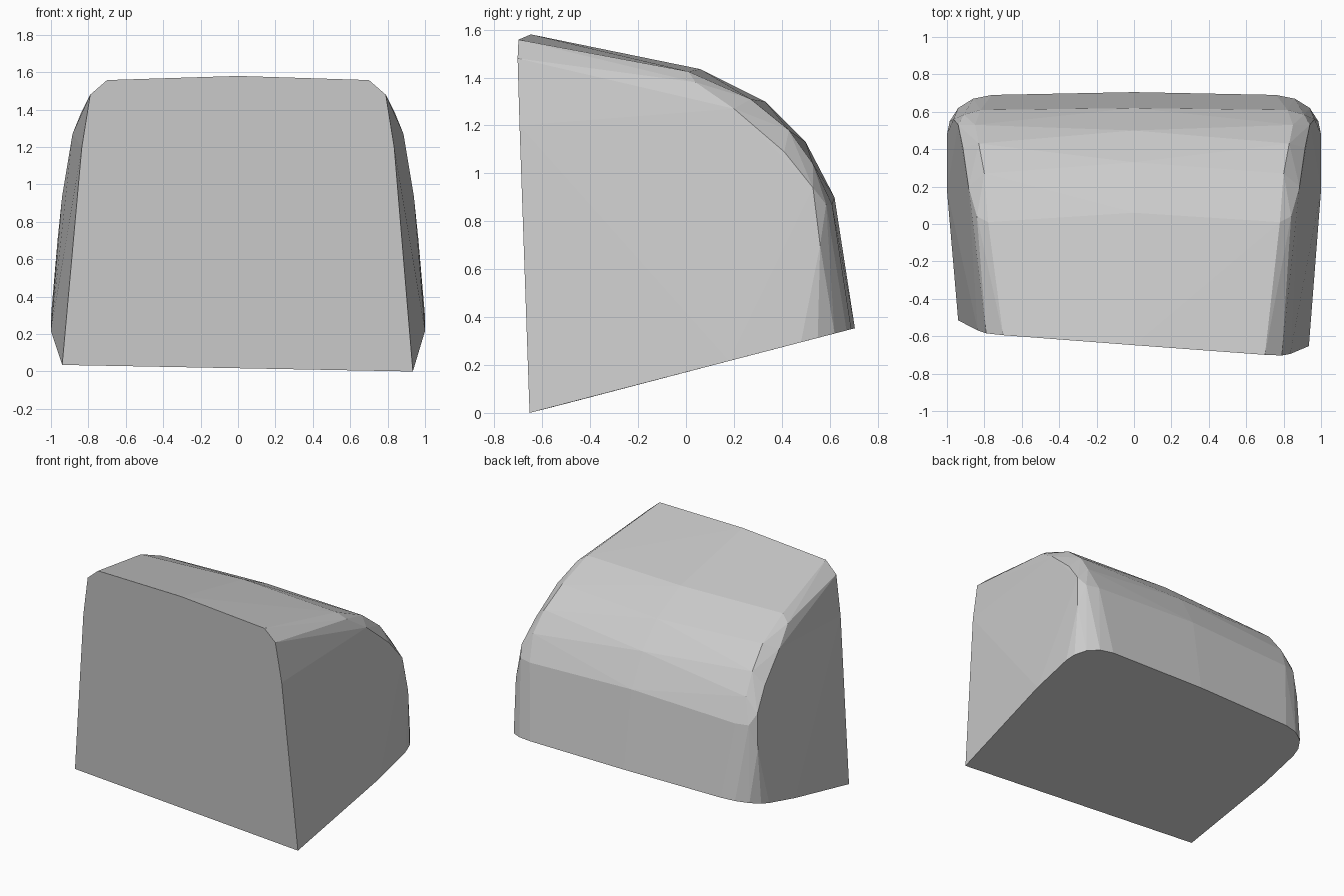
import bpy, bmesh, math

if "Cube" in bpy.data.objects:
    bpy.data.objects.remove(bpy.data.objects["Cube"])

grey = bpy.data.materials.new("light grey")
grey.diffuse_color = (0.6, 0.6, 0.6, 1)
grey.use_nodes = True
grey.node_tree.nodes["Principled BSDF"].inputs["Base Color"].default_value = grey.diffuse_color


def front_y(x, z):
    """Slightly turned and leaning front plane."""
    return -0.583 - 0.075 * x - 0.041 * z


def base_z(y):
    """Sloping underside plane."""
    return 0.17 + 0.26 * y


# Front face outline (x, z), mirrored in x
front = [(0.70, 1.558), (0.79, 1.48), (0.835, 1.2)]
# Underside outline (x, y), mirrored in x
base = [(1.0, 0.18), (1.0, 0.48), (0.985, 0.55), (0.94, 0.62), (0.86, 0.67), (0.76, 0.69)]
# Crown along the middle (y, z)
crown = [(0.06, 1.435), (0.33, 1.30), (0.50, 1.13), (0.62, 0.90)]
# Rounded shoulder: inner, middle and outer rows (x, y, z), mirrored in x
shoulder = [
    (0.78, 0.01, 1.425), (0.80, 0.27, 1.31), (0.83, 0.43, 1.18), (0.85, 0.53, 1.04), (0.82, 0.61, 0.87),
    (0.84, 0.04, 1.38), (0.885, 0.20, 1.27), (0.915, 0.41, 1.09), (0.94, 0.53, 0.94),
    (0.91, 0.585, 0.87), (0.965, 0.56, 0.70),
]

points = [(0, front_y(0, 1.58), 1.58), (0, 0.705, base_z(0.705))]
points += [(0, y, z) for y, z in crown]
for s in (-1, 1):
    points += [(s * x, front_y(s * x, z), z) for x, z in front]
    points += [(s * x, y, base_z(y)) for x, y in base]
    points += [(s * x, y, z) for x, y, z in shoulder]
# Lower front corners, where the front plane meets the underside
points += [(0.935, -0.653, 0.0), (-0.94, -0.515, 0.035)]

# Faceted solid block
bm = bmesh.new()
for p in points:
    bm.verts.new(p)
result = bmesh.ops.convex_hull(bm, input=bm.verts[:])
loose = [v for v in bm.verts if not v.link_faces]
bmesh.ops.delete(bm, geom=loose, context='VERTS')
bmesh.ops.dissolve_limit(bm, angle_limit=math.radians(1.5), verts=bm.verts[:], edges=bm.edges[:])
bmesh.ops.recalc_face_normals(bm, faces=bm.faces[:])
mesh = bpy.data.meshes.new("rounded_block")
bm.to_mesh(mesh)
bm.free()
mesh.materials.append(grey)
block = bpy.data.objects.new("rounded_block", mesh)
bpy.context.collection.objects.link(block)
